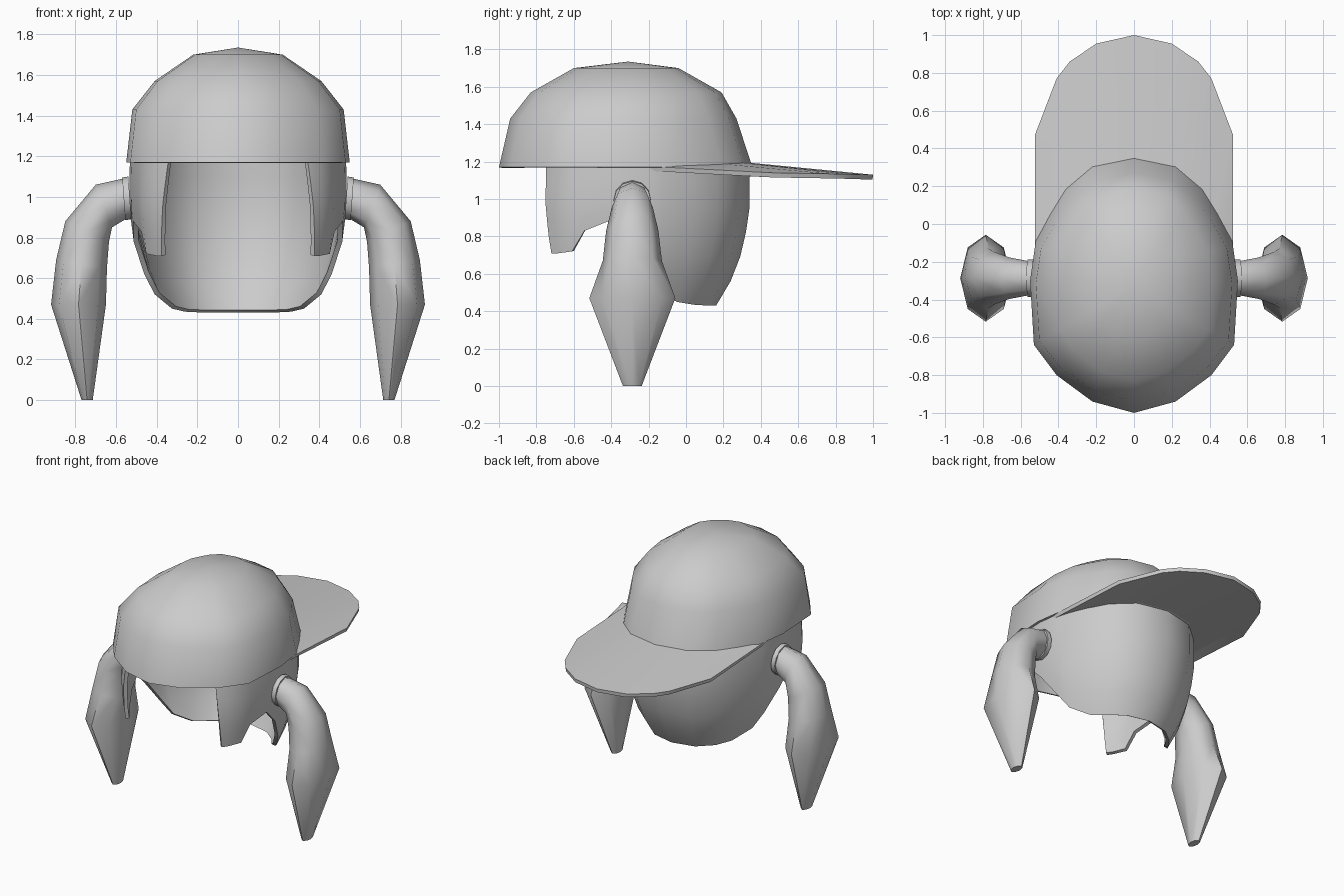
import bpy, bmesh, math

if "Cube" in bpy.data.objects:
    bpy.data.objects.remove(bpy.data.objects["Cube"], do_unlink=True)

grey = bpy.data.materials.new("plain_grey")
grey.use_nodes = True
grey.diffuse_color = (0.6, 0.6, 0.6, 1)
grey.node_tree.nodes["Principled BSDF"].inputs["Base Color"].default_value = (0.6, 0.6, 0.6, 1)


def lerp_table(table, v):
    """Linear interpolation in a descending list of (key, value)."""
    for (a, fa), (b, fb) in zip(table, table[1:]):
        if v >= b:
            return fa + (fb - fa) * min(1, (a - v) / (a - b))
    return table[-1][1]


def loft(name, rows, closed=True, caps=False, tip=None, thickness=0):
    """Skin equal-length rows of points into one smooth-shaded object."""
    bm = bmesh.new()
    grid = [[bm.verts.new(p) for p in row] for row in rows]
    n = len(grid[0])
    for lo, hi in zip(grid, grid[1:]):
        for c in range(n if closed else n - 1):
            d = (c + 1) % n
            bm.faces.new((lo[c], lo[d], hi[d], hi[c]))
    if caps:
        bm.faces.new(grid[0][::-1])
        bm.faces.new(grid[-1])
    if tip:
        top = bm.verts.new(tip)
        for c in range(n):
            bm.faces.new((grid[-1][c], grid[-1][(c + 1) % n], top))
    mesh = bpy.data.meshes.new(name)
    if not thickness:
        bmesh.ops.recalc_face_normals(bm, faces=bm.faces)
    bm.to_mesh(mesh)
    bm.free()
    obj = bpy.data.objects.new(name, mesh)
    bpy.context.collection.objects.link(obj)
    mesh.materials.append(grey)
    bpy.ops.object.select_all(action='DESELECT')
    bpy.context.view_layer.objects.active = obj
    obj.select_set(True)
    if thickness:
        mod = obj.modifiers.new("shell", 'SOLIDIFY')
        mod.thickness = thickness
        mod.offset = -1
        bpy.ops.object.modifier_apply(modifier=mod.name)
    bpy.ops.object.shade_smooth_by_angle(angle=math.radians(55))
    return obj


# Cap dome: one plan outline, scaled to each height
half = [(0, -1), (.22, -.94), (.41, -.8), (.53, -.64), (.55, -.3),
        (.52, -.09), (.44, .06), (.36, .19), (.22, .31), (0, .355)]
outline = half + [(-x, y) for x, y in half[-2:0:-1]]
levels = [(1.17, .55, -1, .355), (1.43, .52, -.94, .27), (1.57, .41, -.83, .19),
          (1.70, .22, -.6, -.04)]
rows = []
for z, w, front, back in levels:
    mid, reach = (front + back) / 2, (back - front) / 2
    rows.append([(x / .55 * w, mid + (y + .3225) / .6775 * reach, z) for x, y in outline])
loft("cap_dome", rows, tip=(0, -.31, 1.735), thickness=.015)

# Brim: crescent between the dome rim and the brim edge
inner = [(.52, -.25, 1.175), (.49, -.08, 1.18), (.42, .04, 1.185),
         (.34, .17, 1.19), (.2, .29, 1.195), (0, .33, 1.195)]
outer = [(.525, -.15, 1.172), (.525, .47, 1.14), (.41, .77, 1.135),
         (.34, .86, 1.133), (.2, .955, 1.13), (0, 1, 1.13)]


def mirrored(points):
    return points + [(-x, y, z) for x, y, z in points[-2::-1]]


loft("cap_brim", [mirrored(outer), mirrored(inner)], closed=False, thickness=.025)

# Hair shell: columns from sideburn to nape (x, y, lower end, outward drift)
columns = [(.34, -.75, .71, .06), (.40, -.71, .71, .03), (.46, -.63, .72, .02),
           (.49, -.55, .83, 0), (.525, -.42, .88, 0), (.535, -.32, .78, 0),
           (.525, -.2, .62, 0), (.51, -.12, .52, 0), (.44, .04, .45, 0),
           (.36, .17, .435, 0), (.22, .29, .43, 0), (0, .34, .43, 0)]
taper = [(1.22, .99), (1.1, 1), (.95, 1), (.74, .95), (.57, .85), (.43, .72)]
rows = []
steps = 6
for i in range(steps + 1):
    t = 1 - i / steps
    row = []
    for x, y, low, drift in columns:
        z = 1.22 + (low - 1.22) * t
        s = lerp_table(taper, z)
        row.append((x * s + drift * t, -.3 + (y + .3) * s, z))
    rows.append(mirrored(row))
loft("hair_shell", rows, closed=False, thickness=.025)


def ring(a, b, depth, count):
    """Ellipse through side points a and b (x, z), with a half depth in y."""
    cx, cz = (a[0] + b[0]) / 2, (a[1] + b[1]) / 2
    hx, hz = (b[0] - a[0]) / 2, (b[1] - a[1]) / 2
    turns = [2 * math.pi * k / count for k in range(count)]
    return [(cx + hx * math.cos(t), -.287 + depth * math.sin(t), cz + hz * math.cos(t))
            for t in turns]


# Pigtails and hair ties, one per side
tail = [((.545, .895), (.565, 1.09), .09), ((.62, .85), (.70, 1.06), .11),
        ((.635, .78), (.85, .88), .14), ((.645, .65), (.895, .69), .158),
        ((.65, .47), (.92, .47), .23), ((.715, 0), (.77, 0), .05)]
tie = [((.525, .89), (.54, 1.10), .1), ((.555, .885), (.57, 1.095), .1)]
for side, label in ((1, "left"), (-1, "right")):
    for part, sections, count in (("pigtail", tail, 8), ("hair_tie", tie, 12)):
        rows = [[(side * x, y, z) for x, y, z in ring(*sec, count)] for sec in sections]
        loft(label + "_" + part, rows, caps=True)
